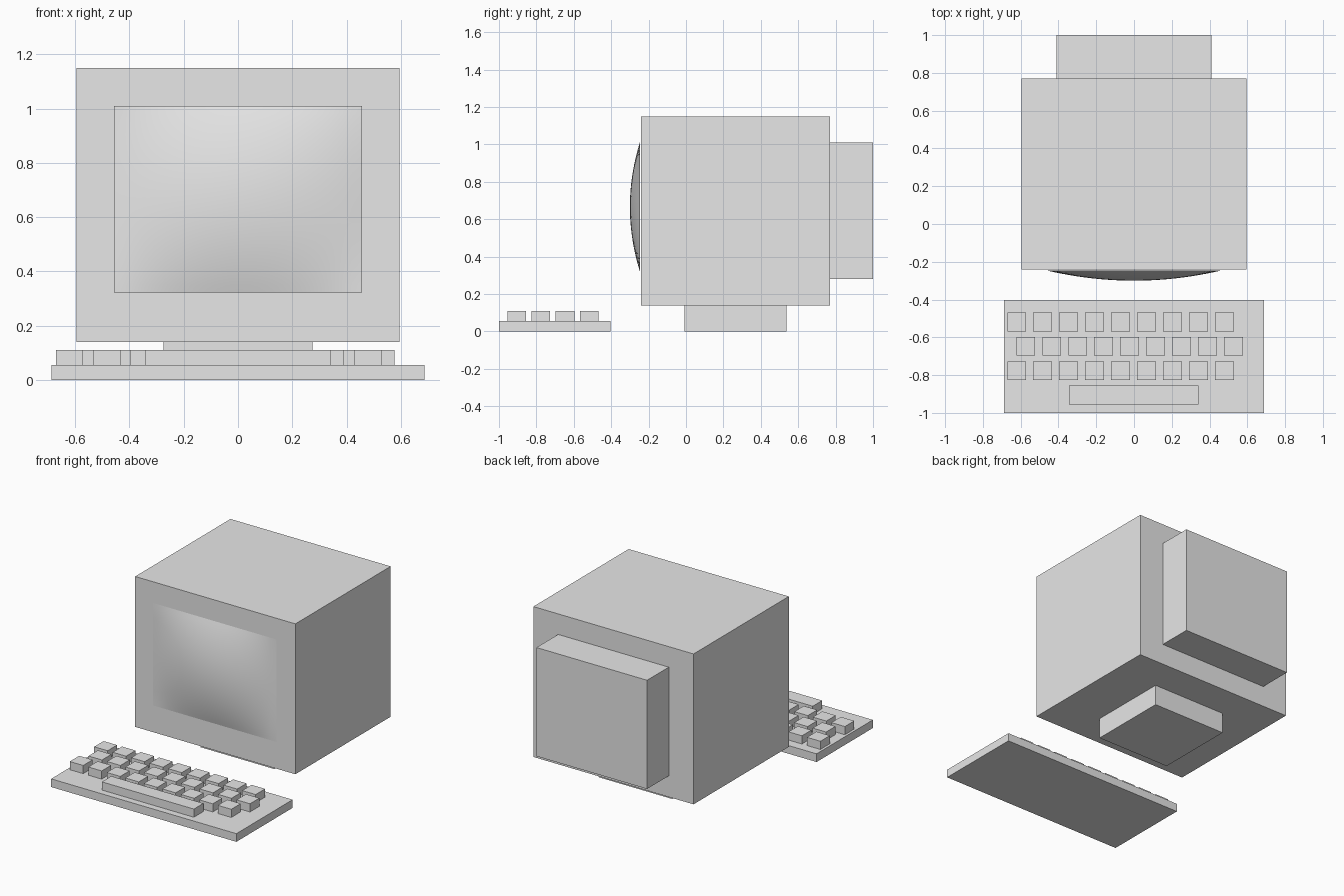
import bpy
import bmesh

if "Cube" in bpy.data.objects:
    bpy.data.objects.remove(bpy.data.objects["Cube"])

# One plain grey for every part
grey = bpy.data.materials.new("light_grey")
grey.use_nodes = True
GREY = (0.8, 0.8, 0.8, 1)
grey.diffuse_color = GREY
grey.node_tree.nodes["Principled BSDF"].inputs["Base Color"].default_value = GREY


def finish(name, bm):
    mesh = bpy.data.meshes.new(name)
    bm.to_mesh(mesh)
    bm.free()
    mesh.materials.append(grey)
    obj = bpy.data.objects.new(name, mesh)
    bpy.context.collection.objects.link(obj)
    return obj


def box(name, x, y, z):
    """Box spanning the (low, high) ranges x, y and z."""
    bm = bmesh.new()
    bmesh.ops.create_cube(bm, size=1)
    for v in bm.verts:
        for axis, (low, high) in enumerate((x, y, z)):
            v.co[axis] = high if v.co[axis] > 0 else low
    return finish(name, bm)


# Monitor
box("monitor_body", (-0.595, 0.595), (-0.241, 0.77), (0.139, 1.149))
box("monitor_rear_housing", (-0.411, 0.411), (0.77, 1.0), (0.281, 1.011))
box("monitor_base", (-0.274, 0.274), (-0.009, 0.537), (0, 0.139))

# Bulging screen: flat rectangular rim, swelling towards the middle
bm = bmesh.new()
bmesh.ops.create_grid(bm, x_segments=24, y_segments=24, size=1)
for v in bm.verts:
    u, w = v.co.x, v.co.y
    bulge = (1 - u * u) * (1 - w * w)
    v.co = (0.458 * u, -0.247 - 0.053 * bulge, 0.666 + 0.344 * w)
for f in bm.faces:
    f.smooth = True
finish("screen", bm)

# Keyboard: slab, three staggered rows of square keys and a space bar
box("keyboard_slab", (-0.688, 0.688), (-1.0, -0.403), (0, 0.055))
KEY_Z = (0.055, 0.11)
HALF = 0.05
for row, (start, y) in enumerate(((-0.621, -0.518), (-0.573, -0.647), (-0.621, -0.777))):
    for col in range(9):
        x = start + col * 0.1375
        box(f"key_{row + 1}_{col + 1}", (x - HALF, x + HALF), (y - HALF, y + HALF), KEY_Z)
box("space_bar", (-0.343, 0.341), (-0.955, -0.855), KEY_Z)
